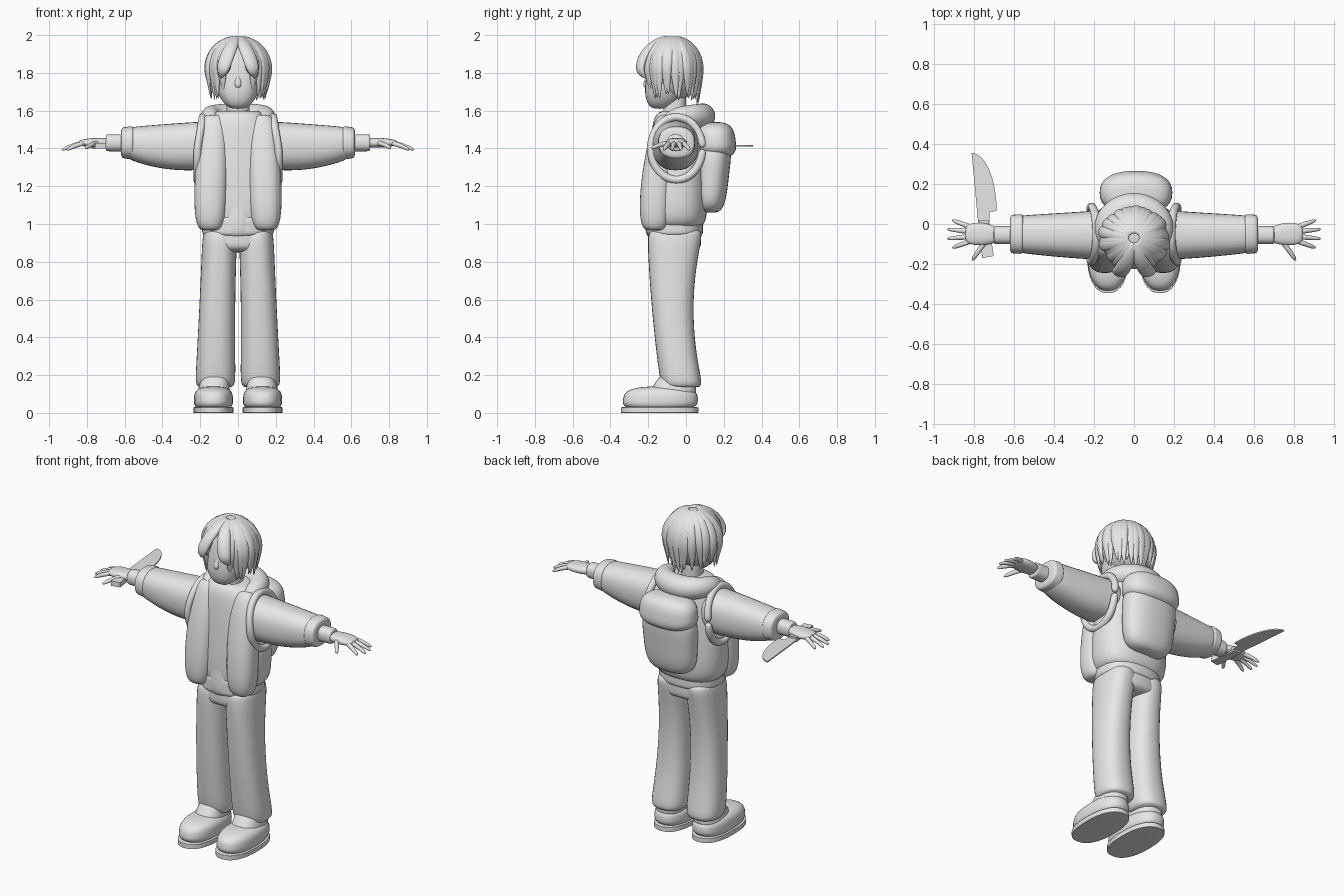
import bpy, bmesh, random
from math import sin, cos, pi, tau, radians, copysign
from mathutils import Vector

random.seed(4)
cube = bpy.data.objects.get("Cube")
if cube:
    bpy.data.objects.remove(cube, do_unlink=True)

grey = bpy.data.materials.new("plain_grey")
grey.use_nodes = True
grey.diffuse_color = (.8, .8, .8, 1)
grey.node_tree.nodes["Principled BSDF"].inputs["Base Color"].default_value = grey.diffuse_color

head_centre = Vector((0, -.07, 1.82))


def skin(bm, rings):
    """Bridge rings of points and cap both ends."""
    loops = [[bm.verts.new(point) for point in ring] for ring in rings]
    count = len(loops[0])
    for a, b in zip(loops, loops[1:]):
        for i in range(count):
            j = (i + 1) % count
            bm.faces.new((a[i], a[j], b[j], b[i]))
    bm.faces.new(loops[0][::-1])
    bm.faces.new(loops[-1])


def finish(bm, name, side=1, levels=0, sharp=60):
    """Turn the bmesh into a shaded object; side -1 mirrors it in x."""
    for vert in bm.verts:
        vert.co.x *= side
    bmesh.ops.recalc_face_normals(bm, faces=bm.faces)
    mesh = bpy.data.meshes.new(name)
    bm.to_mesh(mesh)
    bm.free()
    mesh.materials.append(grey)
    mesh.shade_smooth()
    mesh.set_sharp_from_angle(angle=radians(sharp))
    obj = bpy.data.objects.new(name, mesh)
    bpy.context.collection.objects.link(obj)
    if levels:
        smooth = obj.modifiers.new("smooth", "SUBSURF")
        smooth.levels = smooth.render_levels = levels


def part(name, axis, span, low, high=None, mid=None, ends=6, side=1, steps=24, sides=32):
    """Padded form along an axis; each station is (centre u, centre v, radius u, radius v)."""
    low = Vector(low)
    high = Vector(high) if high else low
    mid = Vector(mid) if mid else (low + high) / 2
    rings = []
    for k in range(steps + 1):
        t = (1 - cos(pi * k / steps)) / 2
        cu, cv, ru, rv = (low * ((1 - t) * (1 - 2 * t)) + mid * (4 * t * (1 - t))
                          + high * (t * (2 * t - 1)))
        rounding = max(1e-9, 1 - abs(2 * t - 1) ** ends) ** (1 / ends)
        along = span[0] + (span[1] - span[0]) * t
        ring = []
        for i in range(sides):
            c, s = cos(tau * i / sides), sin(tau * i / sides)
            u = cu + ru * rounding * copysign(abs(c) ** .84, c)
            v = cv + rv * rounding * copysign(abs(s) ** .84, s)
            ring.append((u, v, along) if axis == "z" else (along, u, v))
        rings.append(ring)
    bm = bmesh.new()
    skin(bm, rings)
    finish(bm, name, side)


def tube(bm, points, radius, flat=1, sides=8):
    """Sweep a section along points; radius is a rule of the way along."""
    points = [Vector(point) for point in points]
    last = len(points) - 1
    rings = []
    for k, point in enumerate(points):
        direction = points[min(k + 1, last)] - points[max(k - 1, 0)]
        across = direction.cross(point - head_centre).normalized()
        outward = across.cross(direction).normalized()
        size = radius(k / last) * 1.1
        rings.append([point + size * (across * cos(tau * i / sides)
                                      + outward * flat * sin(tau * i / sides))
                      for i in range(sides)])
    skin(bm, rings)


def lock(bm, azimuth, tip, lift=0, swing=0, width=.03, steps=7):
    """Drape one tapered lock of hair from the crown down to height tip."""
    points = []
    for k in range(steps + 1):
        t = k / steps
        turn = radians(azimuth + swing * t)
        polar = min(.15 + 2.4 * t, pi / 2)
        fall = max(0, t - .6) / .4
        reach = sin(polar) * (1 + lift * sin(2.2 * t)) * (1 - fall / 10)
        points.append(head_centre + Vector((.157 * reach * sin(turn), .14 * reach * cos(turn),
                                            .172 * cos(polar) + fall * (tip - head_centre.z))))
    tube(bm, points, lambda t: width * sin(pi * (.15 + .83 * t)), flat=.6)


# Head, nose and neck
part("head", "z", (1.61, 1.97), (0, -.14, .09, .09), (0, -.08, .1, .1), mid=(0, -.09, .12, .12), ends=3)
part("nose", "z", (1.72, 1.79), (0, -.21, .024, .024), (0, -.2, .01, .01), ends=2)
part("neck", "z", (1.5, 1.7), (0, -.06, .06, .06))

# Hair: under-cap, locks all round, then the fringe
part("hair_cap", "z", (1.66, 1.99), (0, -.05, .14, .11), (0, -.06, .13, .12),
     mid=(0, -.055, .15, .12), ends=2.5)
bm = bmesh.new()
lock_count = 29
for k in range(lock_count):
    azimuth = 250 * (k / (lock_count - 1) - .5)
    tip = 1.63 + .04 * abs(sin(radians(azimuth))) + random.uniform(-.02, .03)
    lock(bm, azimuth, tip, lift=random.uniform(-.03, .1), swing=random.uniform(-8, 8))
finish(bm, "hair_locks", levels=2)
for side, label in ((1, "left"), (-1, "right")):
    bm = bmesh.new()
    lock(bm, 170, 1.77, lift=.36, swing=-20, width=.04)
    lock(bm, 165, 1.79, lift=.18, swing=-10)
    lock(bm, 150, 1.7, lift=.1, width=.034)
    lock(bm, 135, 1.66, lift=.05)
    finish(bm, label + "_fringe", side, levels=2)

# Jacket body, shirt beneath it and hips
part("jacket_body", "z", (.975, 1.6), (0, -.05, .22, .16), (0, -.045, .16, .125),
     mid=(0, -.045, .22, .155), ends=7)
part("shirt_hem", "z", (.93, 1.05), (0, -.06, .19, .15))
part("shirt_front", "z", (.93, 1.58), (0, -.155, .08, .07), (0, -.1, .07, .055))
part("trouser_hips", "z", (.85, 1), (0, -.06, .18, .14), ends=4)

# Hood folded behind the neck, drooping to the front
bm = bmesh.new()
hood_path = []
for k in range(-7, 8):
    turn = radians(20 * k)
    droop = min(0, cos(turn)) ** 2
    hood_path.append((.15 * sin(turn), -.04 + .13 * cos(turn), 1.57 - .15 * droop))
tube(bm, hood_path, lambda t: .03 + .035 * sin(pi * t), sides=12)
finish(bm, "hood", levels=2)

# Backpack
part("backpack_body", "z", (1.06, 1.45), (.01, .125, .16, .08), (.01, .15, .18, .1), ends=4)
part("backpack_flap", "z", (1.35, 1.54), (.01, .16, .19, .115), (.01, .15, .17, .1), ends=3)

for side, label in ((1, "left_"), (-1, "right_")):
    # Padded front panel of the jacket
    part(label + "jacket_panel", "z", (.965, 1.58), (.147, -.165, .08, .08), (.125, -.1, .07, .06),
         mid=(.14, -.15, .087, .08), ends=5, side=side)

    # Backpack strap looped round the shoulder
    bm = bmesh.new()
    loop = [tau * k / 16 for k in range(17)]
    tube(bm, [(.215 - .03 * max(0, sin(a)), -.05 + .14 * cos(a), 1.4 + .17 * sin(a)) for a in loop],
         lambda t: .022)
    finish(bm, label + "strap", side, levels=2)

    # Sleeve, cuff and inner sleeve
    part(label + "sleeve", "x", (.13, .6), (-.055, 1.42, .125, .125), (-.05, 1.43, .09, .08),
         mid=(-.055, 1.41, .11, .12), ends=10, side=side)
    part(label + "cuff", "x", (.55, .62), (-.05, 1.43, .1, .09), (-.05, 1.43, .095, .08), side=side)
    part(label + "inner_sleeve", "x", (.56, .7), (-.055, 1.43, .045, .045), ends=12, side=side)

    # Hand with spread fingers and thumb
    part(label + "palm", "x", (.67, .84), (-.055, 1.43, .03, .022), (-.05, 1.43, .045, .015),
         mid=(-.05, 1.43, .055, .025), side=side)
    bm = bmesh.new()
    digits = [((.73, -.07, 1.43), (.81, -.185, 1.4))]
    for spread in (-1, -.35, .35, 1):
        digits.append(((.8, -.05 - .03 * spread, 1.43),
                       (.94 - .03 * spread ** 2, -.05 - .07 * spread, 1.39)))
    for base, tip in digits:
        knuckle = (Vector(base) + Vector(tip)) / 2 + Vector((0, 0, .01))
        tube(bm, (base, knuckle, tip), lambda t: .015 - .005 * t)
    finish(bm, label + "fingers", side, levels=2)

    # Trouser leg
    part(label + "trouser_leg", "z", (.135, .97), (.12, -.02, .108, .112), (.095, -.055, .092, .15),
         mid=(.11, -.07, .095, .11), ends=12, side=side)

    # Shoe with ankle and flat sole
    part(label + "shoe", "z", (.01, .14), (.13, -.14, .106, .205), (.13, -.13, .1, .19), ends=3, side=side)
    part(label + "shoe_ankle", "z", (.08, .22), (.13, -.08, .09, .14), (.12, -.04, .07, .08), ends=4, side=side)
    part(label + "sole", "z", (0, .03), (.13, -.14, .105, .205), ends=40, side=side)

# Knife lying flat in the right hand: curved edge, then the heel and spine
bm = bmesh.new()
outline = []
for k in range(9):
    a = pi / 2 * k / 8
    outline.append((-.81 + .125 * sin(a), .065 + .29 * cos(a)))
outline += [(-.72, .06), (-.72, -.02), (-.775, -.02)]
skin(bm, [[(x, y, z) for x, y in outline] for z in (1.41, 1.418)])
finish(bm, "knife_blade", sharp=30)
bm = bmesh.new()
grip = [(-.775, .02), (-.725, .02), (-.7, -.16), (-.757, -.17)]
skin(bm, [[(x, y, z) for x, y in grip] for z in (1.4, 1.43)])
finish(bm, "knife_handle", sharp=30)
